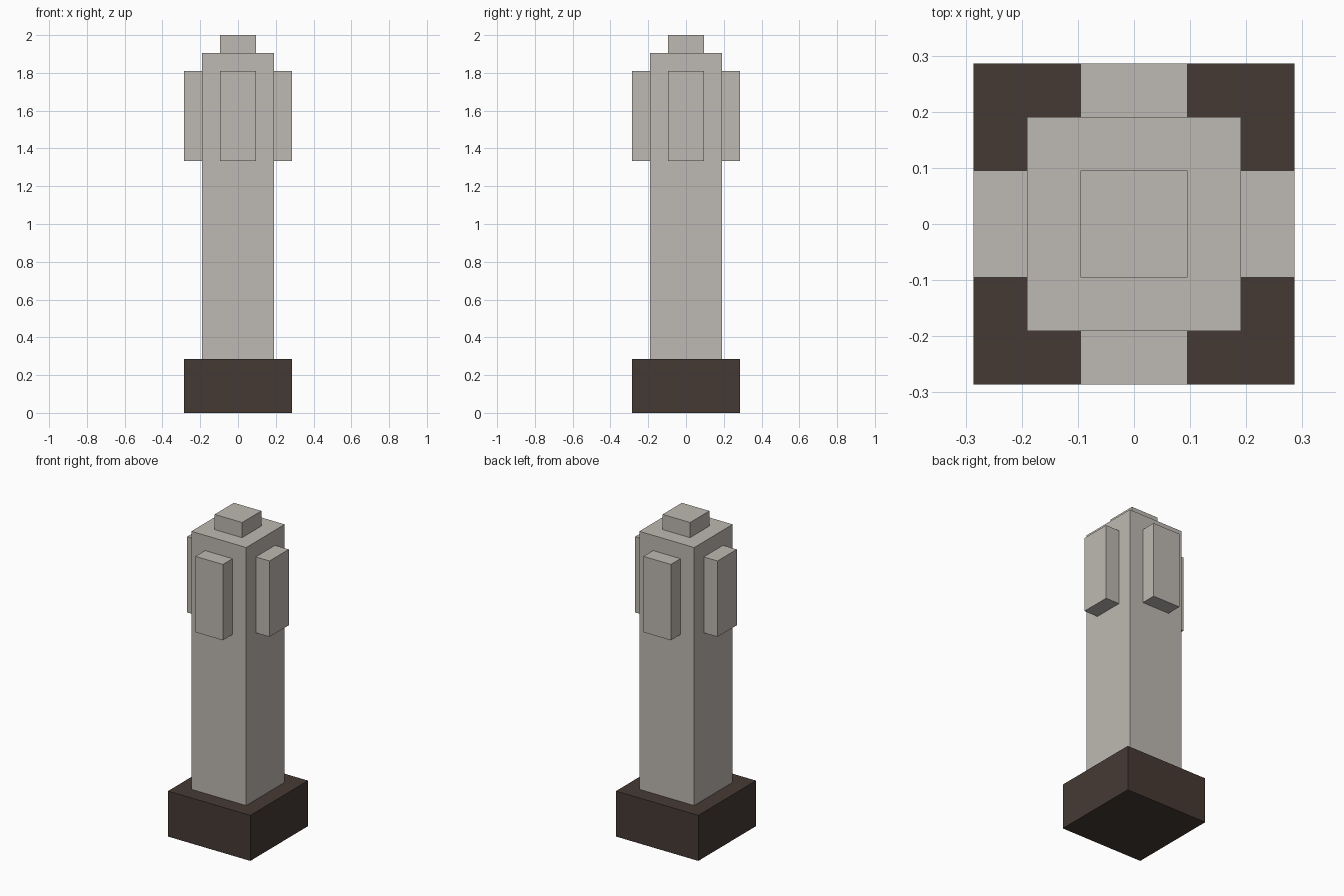
import bpy
import bmesh
import math
from mathutils import Matrix, Vector

cube = bpy.data.objects.get("Cube")
if cube:
    bpy.data.objects.remove(cube, do_unlink=True)

U = 2 / 21  # grid module: the tower is 21 modules tall


def make_material(name, rgb):
    mat = bpy.data.materials.new(name)
    mat.use_nodes = True
    color = (*rgb, 1.0)
    mat.diffuse_color = color
    bsdf = next(n for n in mat.node_tree.nodes if n.type == 'BSDF_PRINCIPLED')
    bsdf.inputs["Base Color"].default_value = color
    bsdf.inputs["Roughness"].default_value = 0.9
    return mat


def box(name, low, high, mat, turn=0.0):
    """Box between two corners in modules, turned about the z axis."""
    low, high = Vector(low) * U, Vector(high) * U
    bm = bmesh.new()
    bmesh.ops.create_cube(bm, size=1)
    bmesh.ops.scale(bm, vec=high - low, verts=bm.verts)
    bmesh.ops.translate(bm, vec=(low + high) / 2, verts=bm.verts)
    bmesh.ops.rotate(bm, cent=(0, 0, 0), verts=bm.verts,
                     matrix=Matrix.Rotation(turn, 3, 'Z'))
    mesh = bpy.data.meshes.new(name)
    bm.to_mesh(mesh)
    bm.free()
    mesh.materials.append(mat)
    obj = bpy.data.objects.new(name, mesh)
    bpy.context.collection.objects.link(obj)
    return obj


stone = make_material("pale_stone", (0.515, 0.485, 0.445))
dark = make_material("dark_brown", (0.061, 0.042, 0.034))

# Plinth, shaft and top cap
box("base", (-3, -3, 0), (3, 3, 3), dark)
box("shaft", (-2, -2, 3), (2, 2, 20), stone)
box("top_cap", (-1, -1, 20), (1, 1, 21), stone)

# One raised panel on each side of the shaft
for i, side in enumerate(("front", "left", "back", "right")):
    box(side + "_panel", (-1, -3, 14), (1, -2, 19), stone, i * math.pi / 2)
